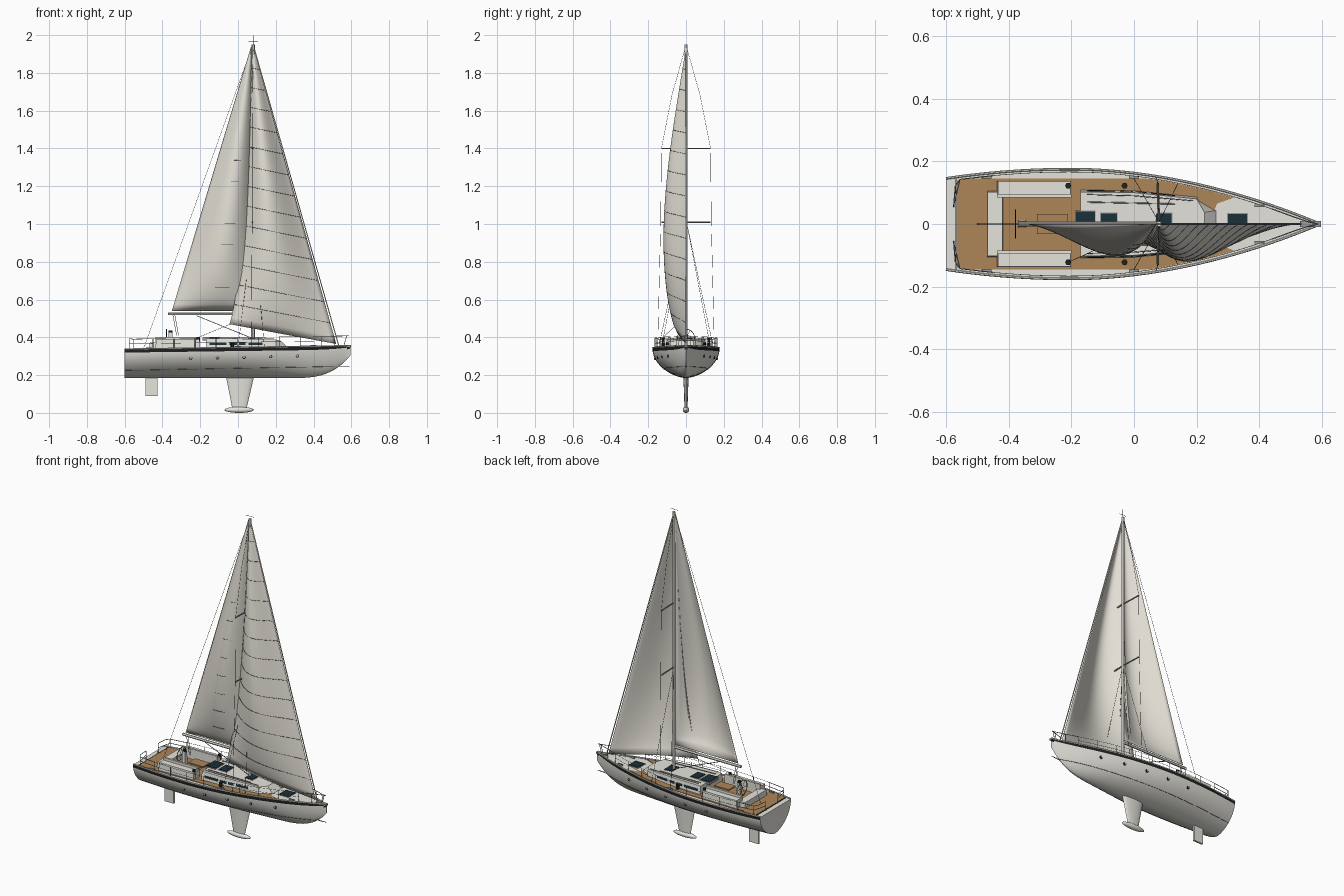
import bpy, bmesh, math
from mathutils import Vector, Matrix

if "Cube" in bpy.data.objects:
    bpy.data.objects.remove(bpy.data.objects["Cube"])


def material(name, *rgb):
    m = bpy.data.materials.new(name)
    m.use_nodes = True
    m.diffuse_color = (*rgb, 1)
    m.node_tree.nodes["Principled BSDF"].inputs["Base Color"].default_value = (*rgb, 1)
    return m


WHITE = material("off_white", .78, .77, .71)
SAIL = material("sail_cloth", .76, .73, .66)
TEAK = material("teak", .42, .235, .098)
BLACK = material("black", .015, .015, .015)
GLASS = material("dark_glass", .012, .03, .04)
METAL = material("grey_metal", .32, .33, .34)
WIRE = material("dark_wire", .08, .09, .10)


def link(name, data, *mats, smooth=False):
    ob = bpy.data.objects.new(name, data)
    bpy.context.collection.objects.link(ob)
    for m in mats:
        data.materials.append(m)
    if smooth:
        bpy.ops.object.select_all(action='DESELECT')
        bpy.context.view_layer.objects.active = ob
        ob.select_set(True)
        bpy.ops.object.shade_smooth_by_angle(angle=math.radians(40))
    return ob


def mesh(name, verts, faces, *mats, smooth=False):
    me = bpy.data.meshes.new(name)
    me.from_pydata([tuple(v) for v in verts], [], faces)
    bm = bmesh.new()
    bm.from_mesh(me)
    bmesh.ops.recalc_face_normals(bm, faces=bm.faces)
    bm.to_mesh(me)
    bm.free()
    return link(name, me, *mats, smooth=smooth)


def loft(name, rings, *mats, smooth=False):
    """Skin equal closed rings and cap both ends."""
    n = len(rings[0])
    faces = [(k*n + i, k*n + (i+1) % n, (k+1)*n + (i+1) % n, (k+1)*n + i)
             for k in range(len(rings) - 1) for i in range(n)]
    faces += [tuple(range(n)), tuple(range((len(rings)-1)*n, len(rings)*n))]
    return mesh(name, [v for r in rings for v in r], faces, *mats, smooth=smooth)


def box(name, x0, x1, y0, y1, z0, z1, mat, taper=0.0):
    ring = lambda z, t: [(x0+t, y0+t, z), (x1-t, y0+t, z), (x1-t, y1-t, z), (x0+t, y1-t, z)]
    return loft(name, [ring(z0, 0), ring(z1, taper)], mat)


def tubes(name, paths, r, mat, cyclic=False):
    """Round bars along several paths, joined as one mesh."""
    cu = bpy.data.curves.new(name, 'CURVE')
    cu.dimensions, cu.bevel_depth, cu.bevel_resolution, cu.use_fill_caps = '3D', r, 1, True
    for p in paths:
        s = cu.splines.new('POLY')
        s.points.add(len(p) - 1)
        for pt, co in zip(s.points, p):
            pt.co = (*co, 1)
        s.use_cyclic_u = cyclic
    tmp = bpy.data.objects.new(name + "_path", cu)
    bpy.context.collection.objects.link(tmp)
    me = bpy.data.meshes.new_from_object(tmp.evaluated_get(bpy.context.evaluated_depsgraph_get()))
    bpy.data.objects.remove(tmp)
    me.materials.clear()
    return link(name, me, mat, smooth=True)


def both(*paths):
    return [[(x, s*y, z) for x, y, z in p] for p in paths for s in (1, -1)]


def span(a, b, n):
    return [a + (b-a)*i/n for i in range(n + 1)]


# Hull lines: half beam, sheer and keel line along the length
FLARE = 1.25


def beam(x):
    if x > -.2:
        return max(.178*(1 - ((x+.2)/.795)**1.9), .0015)
    return .178 - .03*((-.2-x)/.4)**2


def sheer(x):
    return .335 + .018*(x+.6)/1.2


def bottom(x):
    return .184 + .12*max(0, (x-.25)/.345)**3.5


def side(x, z):
    f = (sheer(x)-z)/(sheer(x)-bottom(x))
    return beam(x)*max(0, 1-f*f)**(FLARE/2)


# Hull, with a thin black band under the sheer
SEG = 22
angles = [-90, -84] + span(-76, 76, SEG) + [84, 90]
stations = span(-.6, .5, 36) + span(.51, .595, 10)
rings = []
for x in stations:
    ring = []
    for a in map(math.radians, angles):
        s = math.sin(a)
        ring.append((x, beam(x)*math.copysign(abs(s)**FLARE, s), sheer(x) - (sheer(x)-bottom(x))*math.cos(a)))
    rings.append(ring)
hull = loft("hull", rings, WHITE, BLACK, smooth=True)
for p in hull.data.polygons:
    c = p.center
    if abs(p.normal.z) < .9 and abs(p.normal.x) < .99 and c.z > sheer(c.x) - .011:
        p.material_index = 1

# Teak deck, toe rail and waterline
xs = span(-.565, .32, 30)
half = [(x, min(beam(x) - .014, .145)) for x in xs] + [(.265, .065), (.25, .03)]
outline = half + [(x, -y) for x, y in reversed(half)]
loft("teak_deck", [[(x, y, sheer(x) + dz) for x, y in outline] for dz in (-.003, .003)], TEAK)
tubes("toe_rail", both([(x, beam(x)*.985, sheer(x)+.003) for x in stations]), .004, WHITE)
box("stern_seam", -.57, -.566, -.145, .145, .33, .3385, BLACK)
level = lambda x: .225 + .022*(x+.6)/1.2
tubes("waterline", both([(x, side(x, level(x)), level(x)) for x in span(-.6, .53, 40)] + [(.592, 0, .248)]),
      .0012, WIRE)

# Portholes along the topsides
for i in range(5):
    x, z = -.25 + .141*i, .289 + .003*i
    for s in (1, -1):
        y = side(x, z)
        tubes("porthole_rim", [[(x, s*(y-.006), z), (x, s*(y+.002), z)]], .010, BLACK)
        tubes("porthole_glass", [[(x, s*(y-.006), z), (x, s*(y+.003), z)]], .006, METAL)

# Keel fin, bulb and rudder
def foil(x0, x1, t, z):
    c, h = (x0+x1)/2, (x1-x0)/2
    return [(c + h*math.cos(a), t*math.sin(a), z) for a in span(0, 2*math.pi*15/16, 15)]


loft("keel_fin", [foil(-.065, .087, .014, .2), foil(-.03, .045, .008, .022)], WHITE, smooth=True)
bm = bmesh.new()
bmesh.ops.create_uvsphere(bm, u_segments=20, v_segments=12, radius=1,
                          matrix=Matrix.Translation((.006, 0, .016)) @ Matrix.Diagonal((.078, .017, .016, 1)))
me = bpy.data.meshes.new("keel_bulb")
bm.to_mesh(me)
bm.free()
link("keel_bulb", me, WHITE, smooth=True)
box("rudder", -.49, -.427, -.006, .006, .09, .2, WHITE)

# Cabin trunk, windows and hatches
def trunk(t, nose, z0, z1):
    h = [(-.17, .11-t, z0), (0, .108-t, z0), (.2, .088-t, (z0+z1)/2), (nose, .045-t, z1)]
    return h + [(x, -y, z) for x, y, z in reversed(h)]


loft("cabin_trunk", [trunk(0, .275, .335, .335), trunk(.008, .225, .393, .383)], WHITE)
for s in (1, -1):
    for x0, x1 in ((-.15, -.06), (-.045, .04), (.055, .13)):
        q = []
        for x, z in ((x0, .36), (x1, .36), (x1, .373), (x0, .373)):
            y = .11 - .002*max(0, x+.17)/.17 - .1*max(0, x) - .008*(z-.335)/.057
            q.append((x, y, z))
        loft("cabin_window", [[(x, s*(y+d), z) for x, y, z in q] for d in (-.002, .002)], GLASS)
for x0, x1, w, z in ((-.185, -.125, .04, .394), (-.105, -.055, .034, .392),
                     (.07, .12, .034, .388), (.3, .36, .032, .349)):
    box("hatch_frame", x0-.003, x1+.003, -w-.003, w+.003, z-.012, z+.003, METAL)
    box("hatch_glass", x0, x1, -w, w, z, z+.006, GLASS)
tubes("cabin_handrail", both([(-.15, .094, .4), (0, .09, .398), (.19, .074, .392)]), .0014, METAL)
tubes("deck_track", both([(-.15, .07, .396), (.13, .064, .391)]), .002, METAL)

# Cockpit: coamings, helm seat, table, wheel and winches
for s in (1, -1):
    y0, y1 = sorted((s*.09, s*.138))
    box("cockpit_seat", -.437, -.2, y0, y1, .335, .388, WHITE, .003)
    y0, y1 = sorted((s*.084, s*.096))
    box("coaming", -.437, -.2, y0, y1, .335, .403, WHITE)
    for x in (-.21, -.03):
        tubes("winch", [[(x, s*.122, .34), (x, s*.122, .4 if x < -.1 else .37)]], .010, BLACK)
box("helm_seat", -.47, -.417, -.105, .105, .335, .372, WHITE, .003)
box("cockpit_table", -.31, -.21, -.032, .032, .375, .382, TEAK)
box("table_leg", -.27, -.25, -.01, .01, .335, .376, WHITE)
box("wheel_pedestal", -.37, -.345, -.012, .012, .335, .425, WHITE, .003)
circle = [2*math.pi*i/24 for i in range(24)]
tubes("steering_wheel", [[(-.378, .045*math.cos(a), .398+.045*math.sin(a)) for a in circle]], .002, BLACK, True)
tubes("wheel_spokes", [[(-.378, .045*math.cos(a), .398+.045*math.sin(a)),
                        (-.378, -.045*math.cos(a), .398-.045*math.sin(a))] for a in circle[:12:4]], .0012, METAL)
tubes("compass", [[(-.357, 0, .42), (-.357, 0, .437)]], .01, BLACK)

# Guard rails, pushpit and pulpit
rail = lambda x, h: (x, max(beam(x)-.012, .006), sheer(x)+h)
tubes("guard_wires", both(*[[rail(x, h) for x in span(-.45, .44, 30)] for h in (.03, .055)]), .0009, METAL)
posts = span(-.45, .44, 8)
tubes("stanchions", both(*[[rail(x, 0), rail(x, .056)] for x in posts]), .0016, METAL)
tubes("pushpit", both([rail(-.45, .055), rail(-.555, .055), (-.57, .12, .392), (-.575, .06, .392), (-.575, .055, .335)],
                      [rail(-.45, .03), rail(-.555, .03), (-.575, .06, .365)],
                      [rail(-.555, 0), rail(-.555, .055)]), .0018, METAL)
tubes("pulpit", both([rail(.44, .055), rail(.51, .055), rail(.56, .055), (.588, 0, .408)],
                     [rail(.51, 0), rail(.51, .055)], [rail(.56, 0), rail(.575, .055)]), .0018, METAL)
box("anchor_roller", .53, .597, -.01, .01, .35, .36, METAL)
for x in (-.47, 0, .4):
    for s in (1, -1):
        y = s*(beam(x)-.016)
        box("cleat", x-.016, x+.016, y-.004, y+.004, sheer(x), sheer(x)+.01, METAL)

# Mast, boom and spreaders
tubes("mast", [[(.08, 0, .34), (.08, 0, 1.95)]], .009, WHITE)
tubes("mast_aerial", [[(.08, 0, 1.94), (.08, 0, 1.999)], [(.055, 0, 1.965), (.105, 0, 1.965)]], .001, WIRE)
tubes("boom", [[(.075, 0, .525), (-.37, 0, .525)]], .008, WHITE)
tubes("spreaders", both(*[[(.08, 0, z), (.075, .13, z)] for z in (1.01, 1.4)]), .004, METAL)

# Standing and running rigging
tubes("shrouds", both([(.08, .005, 1.93), (.077, .075, 1.68), (.075, .13, 1.4), (.075, .134, 1.01), (.07, .15, .345)],
                      [(.08, .005, 1.0), (.0, .145, .345)], [(.08, .005, 1.0), (.14, .13, .345)]), .0009, WIRE)
tubes("backstay", [[(.075, 0, 1.94), (-.5, 0, .34)]], .0009, WIRE)
tubes("forestay", [[(.083, 0, 1.94), (.535, 0, .35)]], .003, WHITE)
tubes("mainsheet", [[(-.345, 0, .52), (-.325, 0, .41)], [(-.335, 0, .52), (-.315, 0, .41)]], .0015, METAL)
tubes("boom_vang", [[(-.22, 0, .515), (.075, 0, .395)]], .002, METAL)
tubes("jib_sheet", [[(-.04, -.045, .47), (-.21, -.122, .4)]], .001, WIRE)


# Sails: u runs from luff to leech, v from foot to head
def mainsail(u, v):
    luff = Vector((.07, 0, .54 + 1.4*v))
    leech = Vector((-.35 + .42*v, 0, .54 + 1.4*v))
    p = luff.lerp(leech, u)
    p.y -= .1*math.sin(math.pi*u**.85)*math.sin(math.pi*v**.6)
    return p


def jib(u, v):
    arch = math.sin(math.pi*v**.72)
    luff = Vector((.52, 0, .365)).lerp(Vector((.083, 0, 1.93)), v)
    leech = Vector((-.045, -.045, .47)).lerp(Vector((.075, 0, 1.93)), v)
    leech.x += .035*arch
    p = luff.lerp(leech, u)
    p.y -= (.02*(1-v) + .088*arch)*math.sin(math.pi*u**1.25)
    return p


def sail(name, fn, nu=20, nv=40):
    verts = [fn(u, v) for v in span(0, 1, nv) for u in span(0, 1, nu)]
    w = nu + 1
    faces = [(j*w+i, j*w+i+1, (j+1)*w+i+1, (j+1)*w+i) for j in range(nv) for i in range(nu)]
    ob = mesh(name, verts, faces, SAIL, smooth=True)
    mod = ob.modifiers.new("cloth", 'SOLIDIFY')
    mod.thickness, mod.offset = .002, 0


def stitching(name, fn, us, vs):
    """Thin seams lying on the bulging side of the cloth only."""
    out = Vector((0, -.0012, 0))
    tubes(name, [[fn(u, v) + out for u in us] for v in vs], .0011, WIRE)


sail("mainsail", mainsail)
sail("jib", jib)
stitching("jib_seams", jib, span(0, 1, 20), span(1/14, 13/14, 12))
stitching("main_battens", mainsail, span(.3, .5, 4), span(.09, .65, 7))
